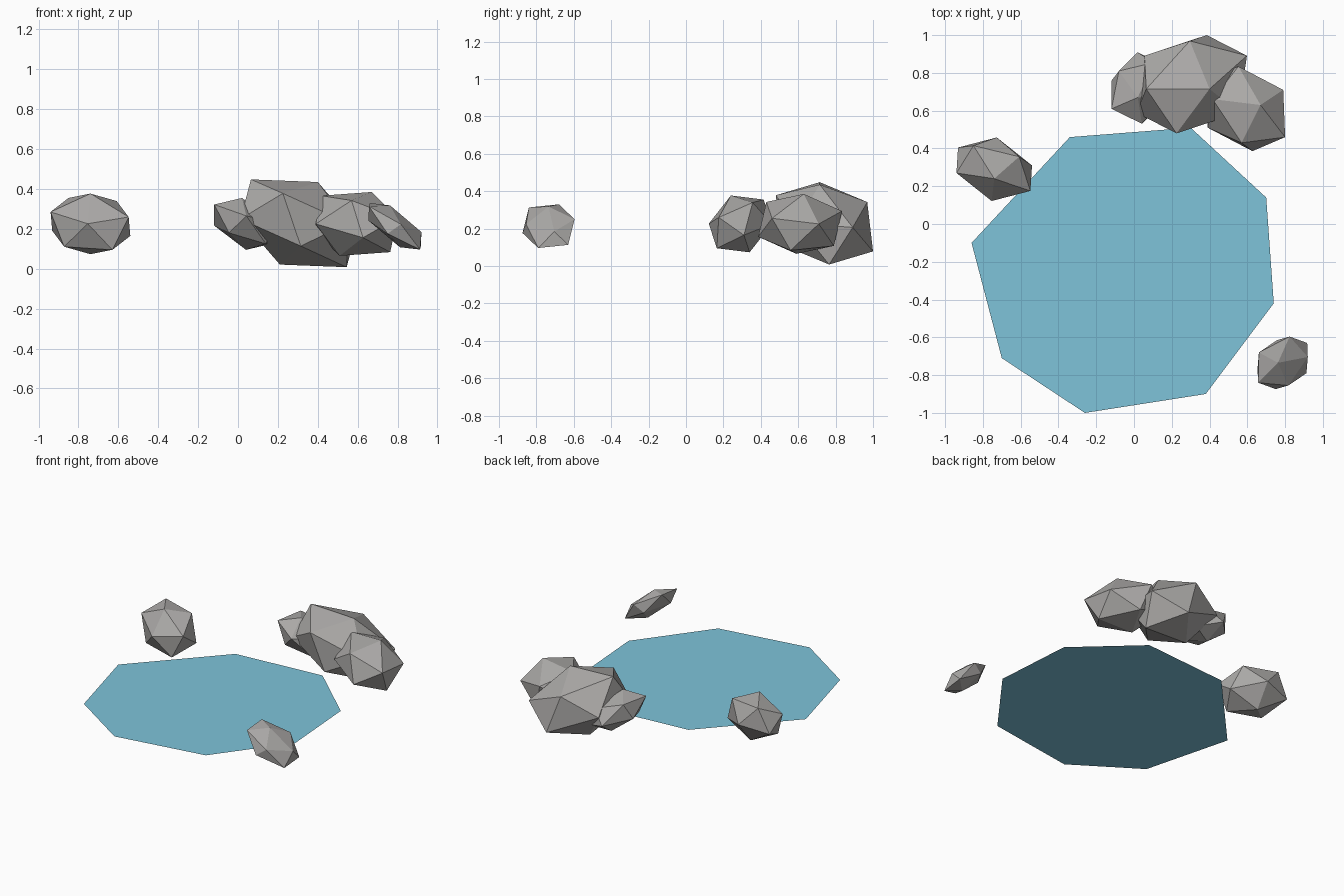
import bpy
import bmesh
from mathutils import Matrix, Vector

cube = bpy.data.objects.get("Cube")
if cube:
    bpy.data.objects.remove(cube, do_unlink=True)


def make_material(name, colour):
    material = bpy.data.materials.new(name)
    material.use_nodes = True
    material.diffuse_color = colour
    shader = material.node_tree.nodes["Principled BSDF"]
    shader.inputs["Base Color"].default_value = colour
    shader.inputs["Roughness"].default_value = 0.9
    return material


stone_grey = make_material("stone grey", (0.41, 0.40, 0.39, 1))
water_blue = make_material("water blue", (0.21, 0.55, 0.70, 1))


def add_object(name, bm, material):
    """Turn a bmesh into a flat shaded object of one material."""
    mesh = bpy.data.meshes.new(name)
    bm.to_mesh(mesh)
    bm.free()
    mesh.materials.append(material)
    obj = bpy.data.objects.new(name, mesh)
    bpy.context.collection.objects.link(obj)
    return obj


def add_rock(name, centre, *corners):
    """Skew a twenty-sided ball so that one face lands on three corners,
    which are given relative to the centre of the rock."""
    bm = bmesh.ops.create_icosphere
    rock = bmesh.new()
    bm(rock, subdivisions=1, radius=1)
    rock.faces.ensure_lookup_table()
    source = Matrix([v.co for v in rock.faces[0].verts]).transposed()
    target = Matrix(corners).transposed()
    skew = target @ source.inverted()
    for vert in rock.verts:
        vert.co = skew @ vert.co + Vector(centre)
    bmesh.ops.recalc_face_normals(rock, faces=rock.faces)
    return add_object(name, rock, stone_grey)


# Boulder cluster behind the pond
add_rock("large_boulder", (0.305, 0.74, 0.228),
         (-0.24, -0.025, 0.22), (0.095, -0.025, 0.207), (-0.08, -0.26, 0.15))
add_rock("side_boulder", (0.59, 0.61, 0.225),
         (0.08, 0.02, 0.16), (0.21, -0.15, 0.03), (0.20, 0.10, 0.0))
add_rock("small_boulder", (0.03, 0.72, 0.225),
         (-0.01, -0.05, 0.13), (-0.11, 0.09, 0.10), (0.075, 0.135, 0.045))

# Single rocks on the shore
add_rock("shore_rock", (-0.74, 0.29, 0.225),
         (0.0, -0.05, 0.152), (-0.11, 0.125, 0.13), (-0.20, -0.02, 0.06))
add_rock("front_rock", (0.787, -0.735, 0.213),
         (-0.13, -0.105, 0.10), (-0.025, 0.0, 0.105), (0.03, -0.12, 0.01))

# Flat eight-sided sheet of water
WATER_HEIGHT = 0.085
outline = [(-0.86, -0.10), (-0.70, -0.71), (-0.26, -1.0), (0.38, -0.90),
           (0.74, -0.42), (0.70, 0.14), (0.30, 0.51), (-0.34, 0.46)]
sheet = bmesh.new()
sheet.faces.new([sheet.verts.new((x, y, WATER_HEIGHT)) for x, y in outline])
sheet.normal_update()
add_object("water_surface", sheet, water_blue)
